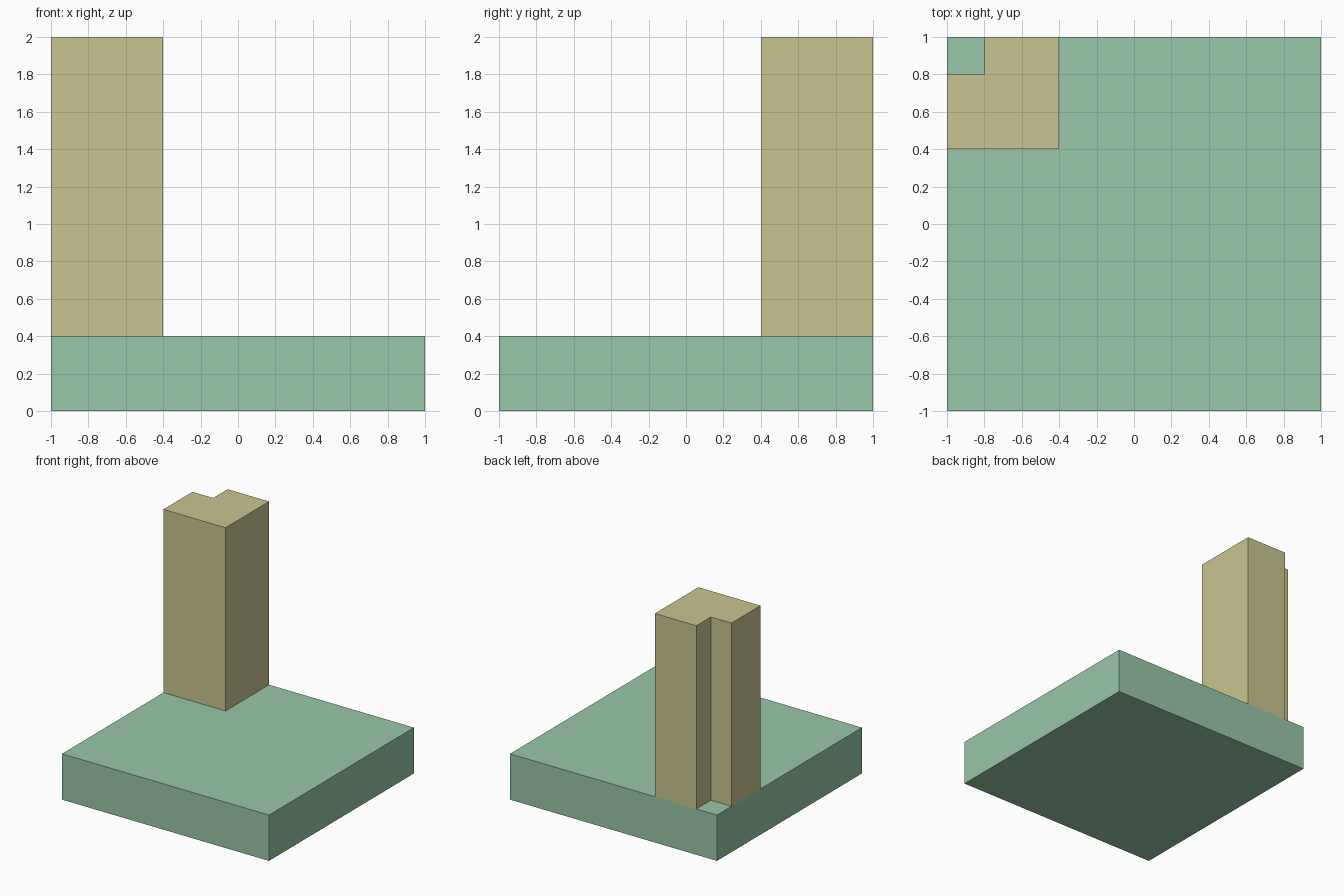
import bpy
import bmesh

if "Cube" in bpy.data.objects:
    bpy.data.objects.remove(bpy.data.objects["Cube"])


def material(name, rgb):
    """Flat material from 0-255 sRGB values."""
    lin = [((c / 255 + 0.055) / 1.055) ** 2.4 for c in rgb]
    mat = bpy.data.materials.new(name)
    mat.diffuse_color = (*lin, 1.0)
    mat.use_nodes = True
    mat.node_tree.nodes["Principled BSDF"].inputs["Base Color"].default_value = mat.diffuse_color
    return mat


def prism(name, outline, z0, z1, mat):
    """Extrude a counter-clockwise outline upwards from z0 to z1."""
    bm = bmesh.new()
    bottom = bm.faces.new([bm.verts.new((x, y, z0)) for x, y in outline])
    top = bmesh.ops.extrude_face_region(bm, geom=[bottom], use_keep_orig=True)["geom"]
    bmesh.ops.translate(bm, vec=(0, 0, z1 - z0),
                        verts=[g for g in top if isinstance(g, bmesh.types.BMVert)])
    bmesh.ops.recalc_face_normals(bm, faces=bm.faces[:])
    mesh = bpy.data.meshes.new(name)
    bm.to_mesh(mesh)
    bm.free()
    mesh.materials.append(mat)
    obj = bpy.data.objects.new(name, mesh)
    bpy.context.collection.objects.link(obj)
    return obj


green = material("soft green", (152, 199, 168))
khaki = material("pale khaki", (201, 197, 144))

# Square base slab
prism("base_slab", [(-1, -1), (1, -1), (1, 1), (-1, 1)], 0, 0.4, green)

# Corner post with its outer back-left corner notched out
prism("corner_post",
      [(-1, 0.4), (-0.4, 0.4), (-0.4, 1), (-0.8, 1), (-0.8, 0.8), (-1, 0.8)],
      0.4, 2, khaki)
